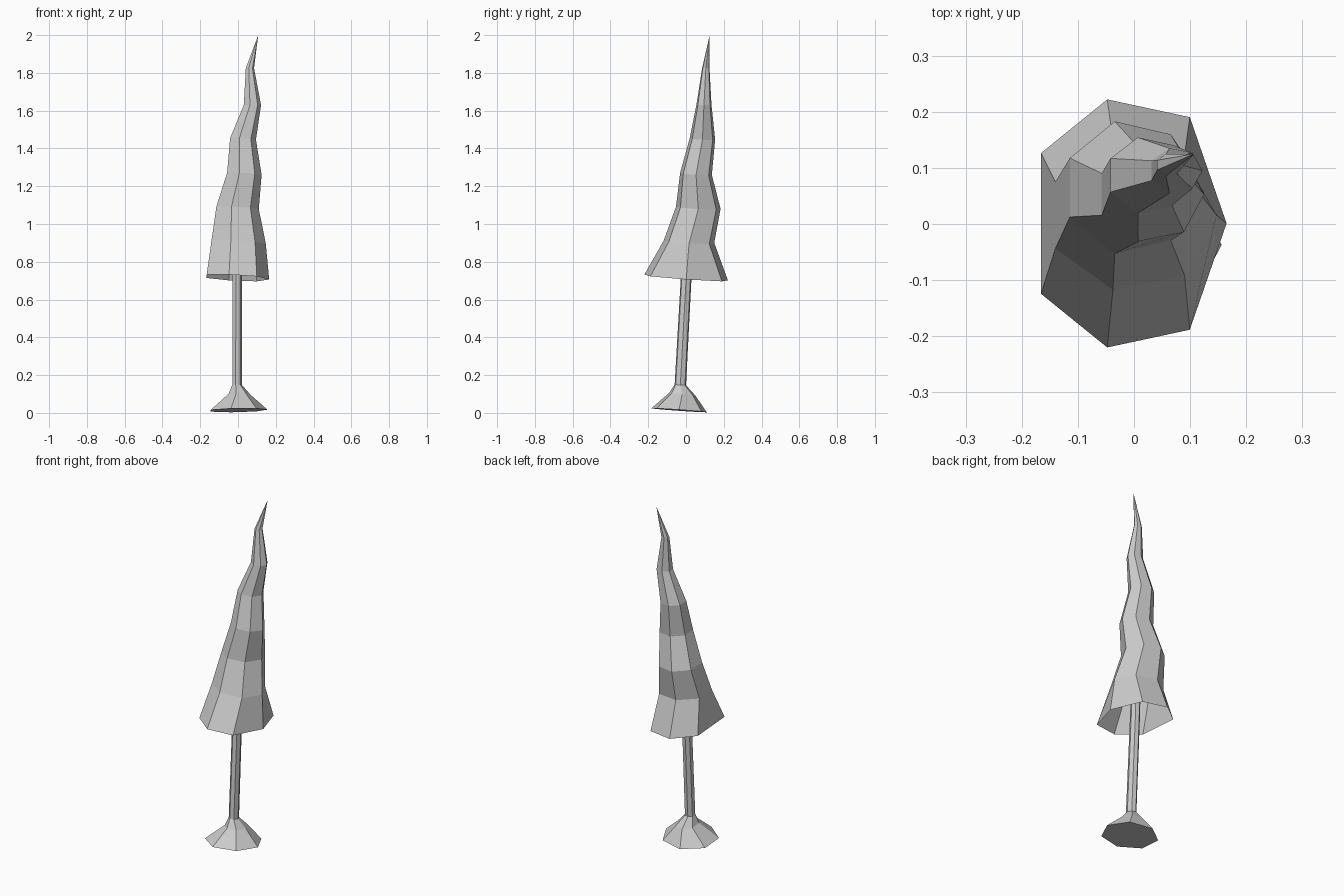
import bpy
import bmesh
from math import sin, cos, pi, copysign

SIDES = 7

cube = bpy.data.objects.get("Cube")
if cube:
    bpy.data.objects.remove(cube, do_unlink=True)

grey = bpy.data.materials.new("light grey")
grey.use_nodes = True
colour = (0.6, 0.6, 0.6, 1)
grey.diffuse_color = colour
grey.node_tree.nodes["Principled BSDF"].inputs["Base Color"].default_value = colour


def ring(bm, cx, cy, z, rx, ry, tilt_x=0, tilt_y=0, power=1):
    """Tilted seven-sided ring; a lower power makes it boxier."""
    verts = []
    for i in range(SIDES):
        a = 2 * pi * i / SIDES
        dx = rx * cos(a)
        dy = ry * copysign(abs(sin(a)) ** power, sin(a))
        verts.append(bm.verts.new((cx + dx, cy + dy, z + tilt_x * dx + tilt_y * dy)))
    return verts


def loft(name, sections, tip=None, capped=False):
    """Skin a stack of rings, closing with a tip or with flat caps."""
    bm = bmesh.new()
    rings = [ring(bm, *s) for s in sections]
    for low, high in zip(rings, rings[1:]):
        for i in range(SIDES):
            j = (i + 1) % SIDES
            bm.faces.new((low[i], low[j], high[j], high[i]))
    if tip:
        apex = bm.verts.new(tip)
        for i in range(SIDES):
            bm.faces.new((rings[-1][i], rings[-1][(i + 1) % SIDES], apex))
    if capped:
        bm.faces.new(rings[0][::-1])
        bm.faces.new(rings[-1])
    mesh = bpy.data.meshes.new(name)
    bm.to_mesh(mesh)
    bm.free()
    mesh.materials.append(grey)
    obj = bpy.data.objects.new(name, mesh)
    bpy.context.collection.objects.link(obj)
    return obj


# Flared foot and leaning pole, running up inside the canopy
loft("foot_and_pole", [
    (-0.002, -0.037, 0.014, 0.158, 0.151, 0.02, -0.07),
    (0.004, -0.02, 0.098, 0.06, 0.072, 0, -0.1),
    (-0.006, -0.03, 0.148, 0.027, 0.031, 0, -0.06),
    (-0.006, 0.0, 0.70, 0.026, 0.029, 0, -0.06),
    (0.0, 0.03, 1.2, 0.024, 0.026, 0, -0.06),
], capped=True)

# Crooked hollow canopy, open underneath
loft("canopy", [
    (-0.009, 0.001, 0.715, 0.174, 0.225, -0.05, -0.07, 0.7),
    (-0.004, 0.016, 0.905, 0.151, 0.137, -0.05, -0.05),
    (-0.008, 0.065, 1.085, 0.118, 0.121, -0.05, -0.05),
    (0.029, 0.053, 1.265, 0.096, 0.086, -0.05, -0.07),
    (0.023, 0.087, 1.45, 0.072, 0.069, -0.05, -0.05),
    (0.074, 0.095, 1.63, 0.048, 0.041),
    (0.062, 0.105, 1.825, 0.023, 0.02),
], tip=(0.107, 0.125, 2.0))
